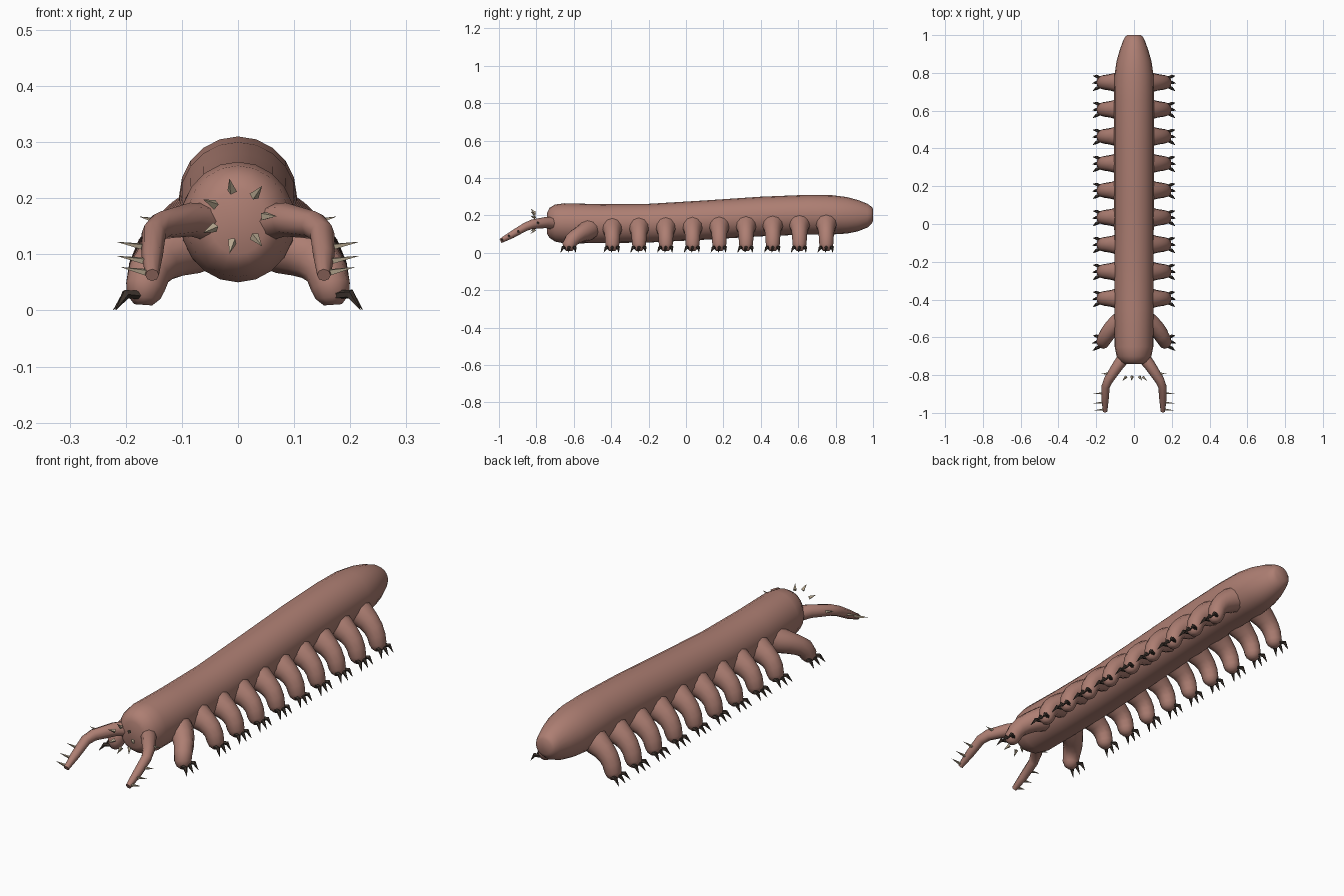
import bpy, bmesh, math
from mathutils import Vector

cube = bpy.data.objects.get("Cube")
if cube:
    bpy.data.objects.remove(cube)


def material(name, rgb):
    m = bpy.data.materials.new(name)
    m.use_nodes = True
    m.diffuse_color = (*rgb, 1)
    m.node_tree.nodes["Principled BSDF"].inputs["Base Color"].default_value = (*rgb, 1)
    return m


SKIN = material("dusty pink skin", (0.42, 0.21, 0.17))
CLAW = material("dark claw", (0.045, 0.032, 0.025))
SPINE = material("pale spine", (0.46, 0.38, 0.27))


def loft(name, rings, sides, mat, smooth=True):
    """Skin closed rings, each given as centre, half-axis u, half-axis v."""
    bm = bmesh.new()
    loops = []
    for c, u, v in rings:
        angles = [math.tau * i / sides for i in range(sides)]
        loops.append([bm.verts.new(c + u * math.cos(a) + v * math.sin(a)) for a in angles])
    for a, b in zip(loops, loops[1:]):
        for i in range(sides):
            j = (i + 1) % sides
            bm.faces.new((a[i], a[j], b[j], b[i]))
    bm.faces.new(loops[0])
    bm.faces.new(loops[-1])
    bmesh.ops.recalc_face_normals(bm, faces=bm.faces)
    mesh = bpy.data.meshes.new(name)
    bm.to_mesh(mesh)
    bm.free()
    mesh.materials.append(mat)
    obj = bpy.data.objects.new(name, mesh)
    bpy.context.collection.objects.link(obj)
    if smooth:
        bpy.ops.object.select_all(action='DESELECT')
        obj.select_set(True)
        bpy.context.view_layer.objects.active = obj
        bpy.ops.object.shade_smooth_by_angle(angle=math.radians(50))
    return obj


def limb(name, points, radii, sides, mat, side_ref=(0, 1, 0), widths=None, smooth=True):
    """Tapered tube along a path; widths optionally set the radius along side_ref."""
    pts = [Vector(p) for p in points]
    rings = []
    for i, p in enumerate(pts):
        d = (pts[min(i + 1, len(pts) - 1)] - pts[max(i - 1, 0)]).normalized()
        ref = Vector(side_ref)
        w = (ref - d * ref.dot(d)).normalized()
        rings.append((p, d.cross(w) * radii[i], w * (widths or radii)[i]))
    return loft(name, rings, sides, mat, smooth)


def spike(name, base, tip, r, mat):
    base, tip = Vector(base), Vector(tip)
    return limb(name, [base, tip], [r, r * 0.04], 4, mat, (0.3, 0.5, 0.8), smooth=False)


# Body: y, half width, bottom, top
BODY = [(-0.742, 0.05, 0.10, 0.215), (-0.73, 0.07, 0.08, 0.24), (-0.70, 0.092, 0.06, 0.258),
        (-0.65, 0.102, 0.05, 0.265), (-0.45, 0.104, 0.052, 0.26), (-0.2, 0.104, 0.055, 0.262),
        (0.1, 0.105, 0.07, 0.28), (0.4, 0.105, 0.088, 0.30), (0.65, 0.105, 0.098, 0.31),
        (0.78, 0.104, 0.098, 0.308), (0.86, 0.093, 0.103, 0.298), (0.92, 0.076, 0.115, 0.282),
        (0.97, 0.058, 0.135, 0.262), (0.99, 0.048, 0.152, 0.248), (1.0, 0.036, 0.17, 0.236)]
loft("body", [(Vector((0, y, (lo + hi) / 2)), Vector((w, 0, 0)), Vector((0, 0, (hi - lo) / 2)))
              for y, w, lo, hi in BODY], 20, SKIN)


def leg(name, s, y, root_z, sweep):
    # x, blend from root height to foot height, foot-relative height, radius, y radius
    stations = [(0.05, 1, 0, 0.058, 0.066), (0.09, 0.86, 0, 0.054, 0.054),
                (0.12, 0.62, 0.02, 0.047, 0.045), (0.143, 0.36, 0.04, 0.042, 0.041),
                (0.158, 0.12, 0.052, 0.038, 0.039), (0.165, 0, 0.042, 0.035, 0.037),
                (0.168, 0, 0.024, 0.03, 0.03), (0.169, 0, 0.01, 0.016, 0.016)]
    pts = [(s * x, y + sweep * t, root_z * t + h) for x, t, h, r, w in stations]
    limb(name, pts, [q[3] for q in stations], 12, SKIN, widths=[q[4] for q in stations])
    # Three hooked claws fan out from each foot
    for k in (-1, 0, 1):
        limb(name + "_claw", [(s * 0.172, y + k * 0.02, 0.028), (s * 0.2, y + k * 0.032, 0.029),
                              (s * (0.222 - 0.004 * abs(k)), y + k * 0.04 - 0.006, 0.001)],
             [0.008, 0.009, 0.0006], 5, CLAW, smooth=False)


for s, label in ((1, "left"), (-1, "right")):
    # Walking legs, evenly spaced, roots rising toward the back
    for i in range(9):
        y = 0.75 - 0.143 * i
        leg(f"{label}_leg_{i + 1}", s, y, 0.155 + 0.02 * y, 0)
    leg(f"{label}_front_leg", s, -0.625, 0.135, 0.11)

    # Jointed feeler
    limb(f"{label}_feeler",
         [(s * 0.04, -0.69, 0.155), (s * 0.085, -0.75, 0.162), (s * 0.135, -0.825, 0.152),
          (s * 0.15, -0.86, 0.138), (s * 0.153, -0.93, 0.097), (s * 0.153, -0.992, 0.063)],
         [0.035, 0.03, 0.025, 0.022, 0.019, 0.012], 8, SKIN, (0, 0, 1))
    # Spines along the outer edge of the feeler
    for n, (y, z, reach) in enumerate([(-0.79, 0.155, 0.175), (-0.895, 0.11, 0.215),
                                       (-0.945, 0.085, 0.215), (-0.982, 0.065, 0.208)]):
        spike(f"{label}_feeler_spine_{n + 1}", (s * (0.125 if n == 0 else 0.15), y, z),
              (s * reach, y - 0.004, z + 0.012), 0.009, SPINE)

# Ring of small teeth in front of the mouth
for n in range(7):
    a = math.tau * n / 7
    out = Vector((math.cos(a), 0, math.sin(a)))
    mouth = Vector((0, -0.808, 0.168))
    spike(f"tooth_{n + 1}", mouth + out * 0.046, mouth + out * 0.068 + Vector((0, -0.022, 0)), 0.009, SPINE)
